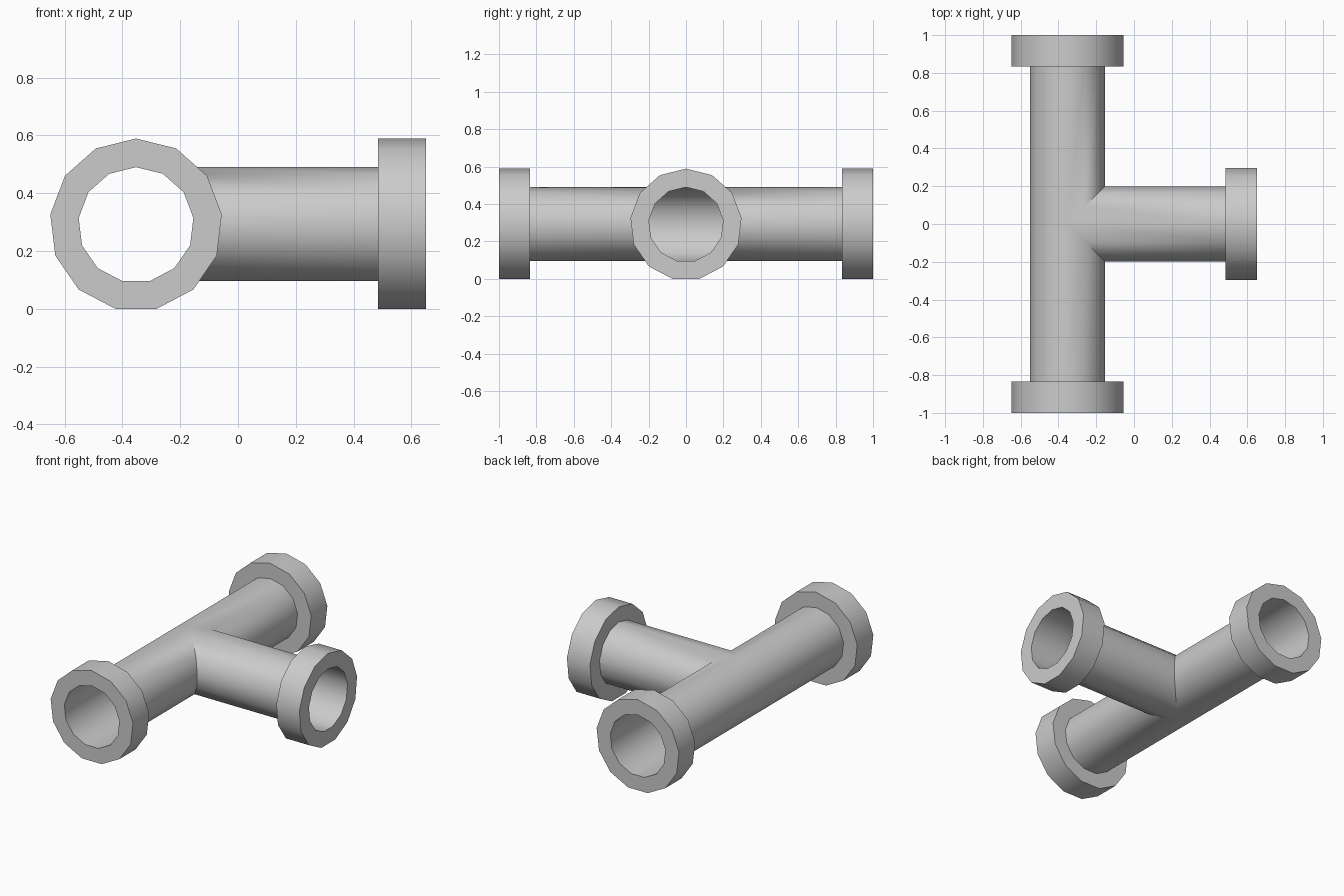
import bpy, bmesh
from math import sin, cos, pi, radians
from mathutils import Matrix, Vector

if "Cube" in bpy.data.objects:
    bpy.data.objects.remove(bpy.data.objects["Cube"])

SIDES, R_PIPE, R_RIM, RIM = 13, 0.2, 0.299, 0.166
CENTRE = Vector((-0.353, 0, R_RIM * cos(pi / SIDES)))


def loft(bm, stations, closed=False):
    """Skin 13-sided rings given as (distance along x, radius)."""
    rings = [[bm.verts.new((x, r * sin(2 * pi * i / SIDES), r * cos(2 * pi * i / SIDES)))
              for i in range(SIDES)] for x, r in stations]
    pairs = list(zip(rings, rings[1:]))
    if closed:
        pairs.append((rings[-1], rings[0]))
    for a, b in pairs:
        for i in range(SIDES):
            j = (i + 1) % SIDES
            bm.faces.new((a[j], b[j], b[i], a[i]))


def finish(bm, name):
    bmesh.ops.translate(bm, vec=CENTRE, verts=bm.verts)
    me = bpy.data.meshes.new(name)
    bm.to_mesh(me)
    bm.free()
    ob = bpy.data.objects.new(name, me)
    bpy.context.collection.objects.link(ob)
    bpy.ops.object.select_all(action='DESELECT')
    ob.select_set(True)
    bpy.context.view_layer.objects.active = ob
    bpy.ops.object.shade_smooth_by_angle(angle=radians(30))


# Arms: name, turn about z, length, normals of the mitre planes (kept side)
arms = [
    ("branch", 0, 1.003, [(1, -1, 0), (1, 1, 0)]),
    ("back", 90, 1.0, [(-1, 1, 0), (0, 1, 0)]),
    ("front", -90, 1.0, [(-1, -1, 0), (0, -1, 0)]),
]

pipe = bmesh.new()
for name, turn, length, planes in arms:
    rot = Matrix.Rotation(radians(turn), 4, 'Z')

    # Thin open pipe arm, mitred where the three arms meet
    arm = bmesh.new()
    loft(arm, [(-0.4, R_PIPE), (length - RIM, R_PIPE)])
    arm.transform(rot)
    for n in planes:
        bmesh.ops.bisect_plane(arm, geom=arm.verts[:] + arm.edges[:] + arm.faces[:],
                               plane_co=(0, 0, 0), plane_no=n, clear_inner=True)
    tmp = bpy.data.meshes.new("tmp")
    arm.to_mesh(tmp)
    arm.free()
    pipe.from_mesh(tmp)
    bpy.data.meshes.remove(tmp)

    # Thick collar on the open end
    collar = bmesh.new()
    loft(collar, [(length - RIM, R_PIPE), (length - RIM, R_RIM),
                  (length, R_RIM), (length, R_PIPE)], closed=True)
    collar.transform(rot)
    bmesh.ops.recalc_face_normals(collar, faces=collar.faces)
    finish(collar, name + "_collar")

# Tee body
bmesh.ops.remove_doubles(pipe, verts=pipe.verts, dist=0.0005)
bmesh.ops.recalc_face_normals(pipe, faces=pipe.faces)
finish(pipe, "tee_pipe")
